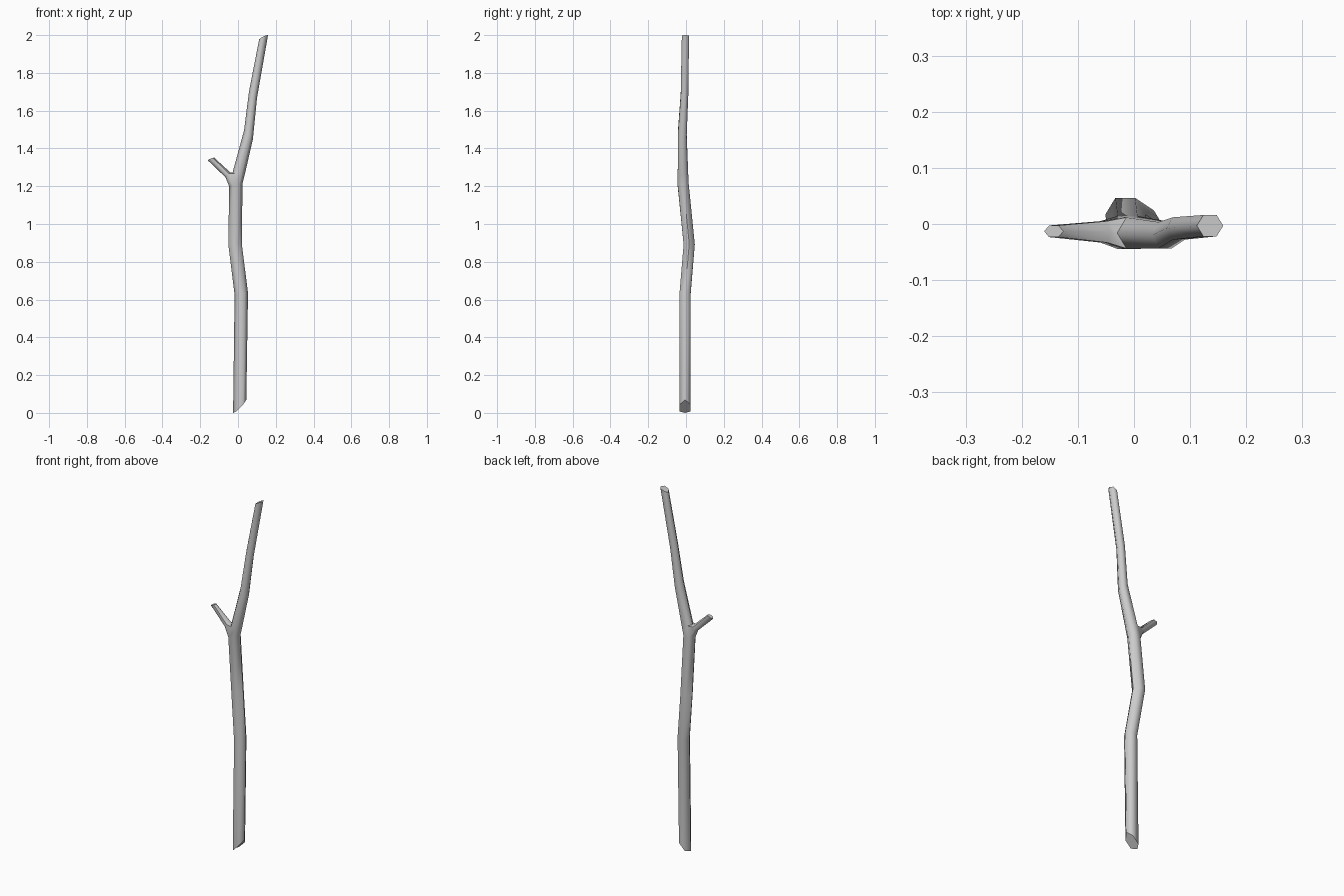
import bpy, bmesh
from math import cos, sin, pi
from mathutils import Vector

if "Cube" in bpy.data.objects:
    bpy.data.objects.remove(bpy.data.objects["Cube"])

bm = bmesh.new()

def ring(lx, lz, rx, rz, y, ry, bow=0.0):
    """Six-sided tilted ring from its left and right corner; bow lifts the middle corners."""
    a, b = Vector((lx, y, lz)), Vector((rx, y, rz))
    mid, half = (a + b) / 2, (b - a) / 2
    verts = []
    for i in range(6):
        t = i * pi / 3
        p = mid + half * cos(t) + Vector((0, ry * sin(t), 0))
        if i % 3:
            p.z += bow
        verts.append(bm.verts.new(p))
    return verts

def bridge(a, b, skip=()):
    for i in range(6):
        if i not in skip:
            j = (i + 1) % 6
            bm.faces.new((a[i], a[j], b[j], b[i]))

# main stem, slanted cuts at both ends
stem = [ring(*r) for r in (
    (-0.026, 0.000, 0.044, 0.070, -0.005, 0.034, -0.010),
    (-0.018, 0.625, 0.053, 0.635, -0.005, 0.034),
    (-0.051, 0.890, 0.020, 0.895, 0.017, 0.034),
    (-0.047, 1.200, 0.024, 1.215, -0.015, 0.034),
    (-0.030, 1.268, 0.036, 1.262, -0.016, 0.032),
    (0.032, 1.495, 0.079, 1.450, -0.020, 0.027),
    (0.058, 1.700, 0.101, 1.670, -0.008, 0.023),
    (0.112, 1.978, 0.159, 2.000, -0.003, 0.022, 0.004),
)]
FORK = 3
for k in range(len(stem) - 1):
    bridge(stem[k], stem[k + 1], skip=(2, 3) if k == FORK else ())
bm.faces.new(stem[0])
bm.faces.new(stem[-1])

# side twig grown out of the two open faces at the fork
lo, hi = stem[FORK], stem[FORK + 1]
socket = [hi[3], hi[2], lo[2], lo[3], lo[4], hi[4]]
base = ring(-0.066, 1.247, -0.042, 1.274, -0.014, 0.022)
tip = ring(-0.160, 1.337, -0.126, 1.351, -0.013, 0.012, 0.003)
base = [base[i] for i in (0, 1, 2, 3, 4, 5)]
bridge(socket, base)
bridge(base, tip)
bm.faces.new(tip)

bmesh.ops.recalc_face_normals(bm, faces=bm.faces)
mesh = bpy.data.meshes.new("branch")
bm.to_mesh(mesh)
bm.free()
branch = bpy.data.objects.new("branch", mesh)
bpy.context.collection.objects.link(branch)

# smooth bark, crisp cut ends
bpy.context.view_layer.objects.active = branch
branch.select_set(True)
bpy.ops.object.shade_smooth_by_angle(angle=1.08)
for f in mesh.polygons:
    if len(f.vertices) == 6:
        f.use_smooth = False
